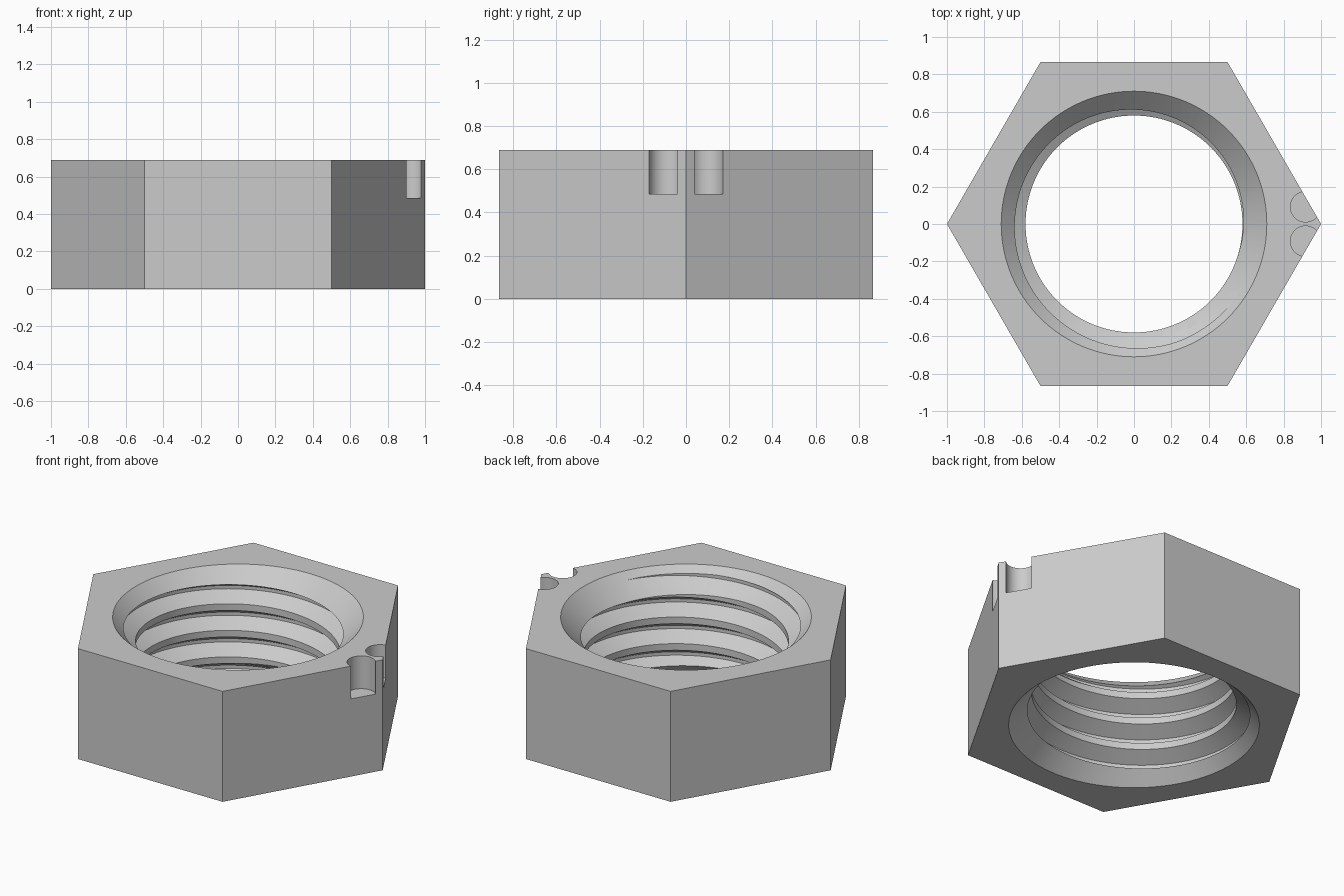
import bpy, bmesh, math
from mathutils import Vector

H = 0.69            # nut height
PITCH = 0.166       # thread pitch
R_CREST, R_ROOT = 0.58, 0.67
R_MOUTH = 0.71      # radius of the countersink at each face
SEG = 128

cube = bpy.data.objects.get("Cube")
if cube:
    bpy.data.objects.remove(cube, do_unlink=True)

steel = bpy.data.materials.new("grey_steel")
steel.use_nodes = True
GREY = (0.6, 0.6, 0.6, 1)
steel.diffuse_color = GREY
steel.node_tree.nodes["Principled BSDF"].inputs["Base Color"].default_value = GREY


def make_object(name, bm):
    bmesh.ops.recalc_face_normals(bm, faces=bm.faces)
    mesh = bpy.data.meshes.new(name)
    bm.to_mesh(mesh)
    bm.free()
    mesh.materials.append(steel)
    obj = bpy.data.objects.new(name, mesh)
    bpy.context.collection.objects.link(obj)
    return obj


def frustum(name, sides, r_low, r_high, z_low, z_high, x=0, y=0):
    bm = bmesh.new()
    bmesh.ops.create_cone(bm, cap_ends=True, segments=sides, radius1=r_low,
                          radius2=r_high, depth=z_high - z_low)
    bmesh.ops.translate(bm, verts=bm.verts, vec=(x, y, (z_low + z_high) / 2))
    return make_object(name, bm)


def threaded_rod(name):
    """Right-handed screw, used to tap the hole."""
    flank = (R_ROOT - R_CREST) / math.sqrt(3)
    flat = PITCH / 8
    groove = [(R_CREST, 0), (R_ROOT, flank), (R_ROOT, flank + flat),
              (R_CREST, 2 * flank + flat)]
    profile = [(r, 0.568 + z + PITCH * turn) for turn in range(-6, 4) for r, z in groove]
    bm = bmesh.new()
    columns = []
    for i in range(SEG):
        a = math.tau * i / SEG - math.pi / 2
        rise = PITCH * i / SEG
        columns.append([bm.verts.new((r * math.cos(a), r * math.sin(a), z + rise))
                        for r, z in profile])
    # the last column meets the first one a full turn higher
    columns.append(columns[0][len(groove):])
    for left, right in zip(columns, columns[1:]):
        for j in range(min(len(left), len(right)) - 1):
            bm.faces.new((left[j], right[j], right[j + 1], left[j + 1]))
    # close both ends with fans
    low = bm.verts.new((0, 0, -0.7))
    high = bm.verts.new((0, 0, 1.4))
    for e in [e for e in bm.edges if e.is_boundary]:
        tip = low if e.verts[0].co.z < H / 2 else high
        bm.faces.new((e.verts[0], e.verts[1], tip))
    return make_object(name, bm)


# Hexagonal body, with corners on the x axis
bm = bmesh.new()
ring = [bm.verts.new((math.cos(i * math.pi / 3), math.sin(i * math.pi / 3), 0))
        for i in range(6)]
base = bm.faces.new(ring)
top = bmesh.ops.extrude_face_region(bm, geom=[base])["geom"]
bmesh.ops.translate(bm, verts=[v for v in top if isinstance(v, bmesh.types.BMVert)],
                    vec=Vector((0, 0, H)))
nut = make_object("hex_nut", bm)

# Thread, countersinks and the two corner notches
cutters = [
    threaded_rod("thread_cutter"),
    frustum("top_countersink", SEG, R_MOUTH - 0.3, R_MOUTH + 0.1, H - 0.3, H + 0.1),
    frustum("bottom_countersink", SEG, R_MOUTH + 0.1, R_MOUTH - 0.3, -0.1, 0.3),
]
for side in (-1, 1):
    cutters.append(frustum("notch_cutter", 48, 0.081, 0.081, 0.485, H + 0.1,
                           0.917, side * 0.092))

bpy.ops.object.select_all(action='DESELECT')
bpy.context.view_layer.objects.active = nut
nut.select_set(True)
for cutter in cutters:
    cutter.hide_render = True
    mod = nut.modifiers.new(cutter.name, 'BOOLEAN')
    mod.operation = 'DIFFERENCE'
    mod.solver = 'EXACT'
    mod.object = cutter
    bpy.ops.object.modifier_apply(modifier=mod.name)
    bpy.data.objects.remove(cutter, do_unlink=True)

bpy.ops.object.shade_smooth_by_angle(angle=math.radians(25))
